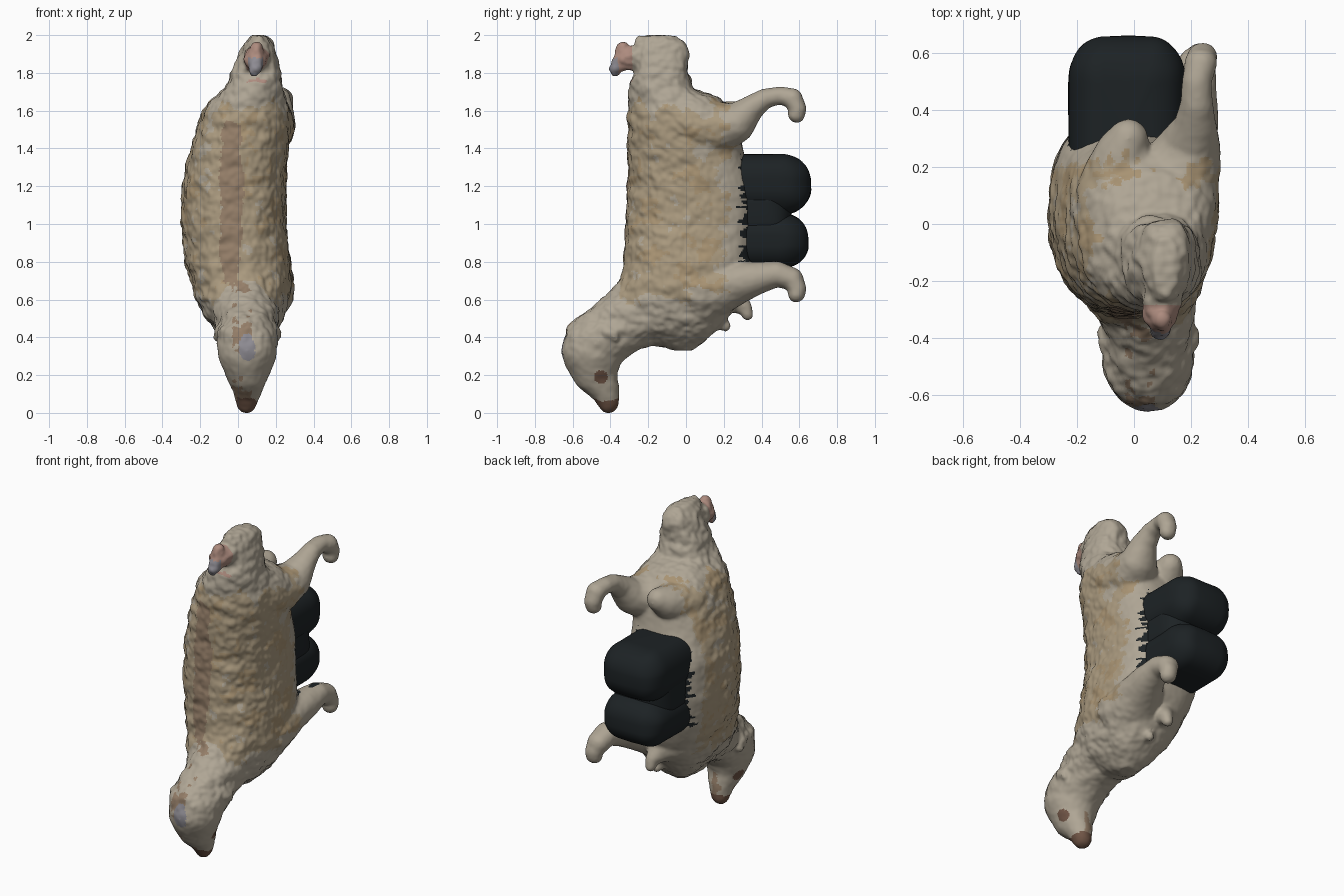
import bpy, bmesh, math
from mathutils import Vector, Matrix, noise

if "Cube" in bpy.data.objects:
    bpy.data.objects.remove(bpy.data.objects["Cube"])

def material(name, rgb):
    m = bpy.data.materials.new(name)
    m.diffuse_color = (*rgb, 1)
    m.use_nodes = True
    m.node_tree.nodes["Principled BSDF"].inputs["Base Color"].default_value = m.diffuse_color
    return m

NAMES = ["tan", "cream", "ochre", "back_brown", "pink", "dark_cloth", "nose_brown", "bluish"]
RGB = [(.40, .32, .21), (.43, .38, .30), (.39, .29, .17), (.30, .21, .14),
       (.42, .26, .21), (.012, .016, .018), (.16, .09, .06), (.27, .26, .29)]
MATS = [material(n, c) for n, c in zip(NAMES, RGB)]

def spow(v, e):
    return math.copysign(abs(v) ** e, v)

# Loft of rounded sections: z, x min, x max, y min, y max (squarer on the belly side)
def loft(bm, rows, n=48):
    rings = []
    for z, x0, x1, y0, y1 in rows:
        ring = []
        for i in range(n):
            a = 2 * math.pi * i / n
            e = .72 if a < math.pi else .9
            ring.append(bm.verts.new(((x0 + x1) / 2 + (x1 - x0) / 2 * spow(math.cos(a), e),
                                      (y0 + y1) / 2 + (y1 - y0) / 2 * spow(math.sin(a), e), z)))
        rings.append(ring)
    for a, b in zip(rings, rings[1:]):
        for i in range(n):
            bm.faces.new((a[i], a[(i + 1) % n], b[(i + 1) % n], b[i]))
    bm.faces.new(rings[0][::-1])
    bm.faces.new(rings[-1])

# Tapered limb: a run of spheres x, y, z, radius, later fused
def limb(bm, pts, sx=1.0, steps=7):
    for p, q in zip(pts, pts[1:]):
        for k in range(steps + 1):
            x, y, z, r = (a + (b - a) * k / steps for a, b in zip(p, q))
            bmesh.ops.create_icosphere(bm, subdivisions=3, radius=r,
                matrix=Matrix.Translation((x, y, z)) @ Matrix.Diagonal((sx, 1, 1, 1)))

bm = bmesh.new()
# Trunk and rump
loft(bm, [(.33, 0, .09, -.06, .04), (.37, -.06, .14, -.2, .09), (.43, -.11, .2, -.28, .16),
          (.5, -.17, .24, -.36, .22), (.6, -.22, .27, -.39, .28), (.7, -.25, .28, -.35, .33),
          (.8, -.28, .28, -.33, .36), (1.0, -.3, .255, -.32, .38), (1.2, -.295, .255, -.31, .37),
          (1.36, -.26, .26, -.31, .31), (1.5, -.22, .28, -.31, .28), (1.6, -.19, .275, -.305, .25),
          (1.67, -.13, .25, -.3, .17), (1.72, -.07, .235, -.3, .03), (1.8, -.04, .225, -.28, .01),
          (1.9, .01, .205, -.27, .01), (1.96, .04, .185, -.27, -.0), (1.998, .07, .15, -.25, -.06)])
# Neck, head and muzzle
limb(bm, [(.04, -.2, .56, .2), (.05, -.36, .46, .165), (.05, -.48, .37, .17),
          (.05, -.495, .33, .165), (.05, -.485, .22, .12), (.05, -.43, .12, .078), (.045, -.41, .055, .056)], .95)
# Ears and brow
for s in (-1, 1):
    limb(bm, [(.05 + s * .12, -.42, .43, .05), (.05 + s * .15, -.38, .4, .03)])
    limb(bm, [(.05 + s * .07, -.5, .25, .045), (.05 + s * .08, -.47, .22, .03)])
# Right hind leg and right front leg
limb(bm, [(.1, .0, 1.53, .175), (.15, .16, 1.51, .14), (.19, .26, 1.53, .105), (.215, .34, 1.61, .07),
          (.22, .42, 1.665, .053), (.22, .5, 1.68, .048), (.235, .565, 1.665, .053),
          (.24, .59, 1.61, .048), (.24, .585, 1.58, .046)], 1.1)
limb(bm, [(.1, .08, .64, .18), (.15, .22, .68, .13), (.2, .36, .71, .09), (.215, .48, .735, .068),
          (.22, .56, .71, .062), (.235, .59, .66, .048), (.235, .585, .63, .046)], 1.1)
# Tucked left legs
limb(bm, [(-.06, .1, 1.5, .15), (-.04, .24, 1.55, .1), (-.02, .3, 1.58, .07)])
limb(bm, [(-.06, .15, .66, .14), (.0, .25, .6, .07), (.02, .31, .56, .04), (.02, .325, .52, .032)])
limb(bm, [(.05, .15, .5, .06), (.06, .21, .46, .03)])
# Pink tail flap
limb(bm, [(.1, -.24, 1.88, .075), (.09, -.32, 1.87, .06)])
limb(bm, [(.095, -.34, 1.925, .035), (.09, -.335, 1.87, .05), (.085, -.375, 1.81, .035)])

mesh = bpy.data.meshes.new("sheep_body")
bm.to_mesh(mesh)
bm.free()
body = bpy.data.objects.new("sheep_body", mesh)
bpy.context.collection.objects.link(body)
bpy.context.view_layer.objects.active = body
body.select_set(True)
r = body.modifiers.new("fuse", "REMESH")
r.mode = 'VOXEL'
r.voxel_size = .01
s = body.modifiers.new("soften", "SMOOTH")
s.iterations = 8
for m in ("fuse", "soften"):
    bpy.ops.object.modifier_apply(modifier=m)

# Lumpy fleece, calmer on limbs and head
bm = bmesh.new()
bm.from_mesh(body.data)
bm.normal_update()
moves = []
for v in bm.verts:
    p = v.co
    wool = max(.15, min(1, (.35 - p.y) * 3)) * min(1, max(.25, (p.z - .2) * 4))
    d = .012 * noise.noise(Vector((p.x * 10, p.y * 11, p.z * 17))) + .007 * noise.noise(p * 32)
    moves.append((v, v.normal * d * wool))
for v, d in moves:
    v.co += d
bm.normal_update()

# Fleece colours by region
def region(p):
    j = noise.noise(p * 9) + .5 * noise.noise(p * 30)
    streak = noise.noise(Vector((p.x * 14, p.y * 3, p.z * 40)))
    if p.y < -.285 and p.z > 1.75:
        return 7 if p.y < -.36 and p.z < 1.88 else 4
    if p.z < .07 + .02 * j:
        return 6
    if p.z < .7 and p.y < -.35:
        if math.hypot((p.x - .05) / .04, (p.z - .34) / .07) < 1 + .3 * j and p.y < -.6:
            return 7
        if math.hypot(p.y + .45, p.z - .19) < .035 and abs(p.x - .05) > .06:
            return 6
        return 3 if abs(p.x - .02) < .05 and j > .2 else 1
    if p.y > .3 + .07 * streak and .8 < p.z < 1.37 and p.x < .27:
        return 5
    if p.y < -.22 and ((p.x + .04) / .06) ** 2 + ((p.z - 1.12) / .42) ** 4 < 1 + .8 * j:
        return 3
    if p.z > 1.62 + .1 * j or p.z < .6 + .1 * j or p.y > .2 + .1 * j:
        return 1
    return 2 if j > .35 else (1 if j < -.45 else 0)

for f in bm.faces:
    f.material_index = region(f.calc_center_median())
    f.smooth = True
bm.to_mesh(body.data)
bm.free()
for m in MATS:
    body.data.materials.append(m)

# Dark padded lobes against the belly: rounded boxes, core half-size plus round edge
def lobe(name, c, core, edge):
    bm = bmesh.new()
    bmesh.ops.create_uvsphere(bm, u_segments=62, v_segments=40, radius=1)
    for v in bm.verts:
        p = v.co.normalized()
        q = Vector([c[i] + spow(p[i], .06 if abs(p[i]) > 1e-4 else 1) * core[i] + p[i] * edge[i]
                    for i in range(3)])
        v.co = q + p * .006 * noise.noise(q * 9)
    for f in bm.faces:
        f.smooth = True
    me = bpy.data.meshes.new(name)
    bm.to_mesh(me)
    bm.free()
    me.materials.append(MATS[5])
    bpy.context.collection.objects.link(bpy.data.objects.new(name, me))

lobe("upper_dark_lobe", (-.025, .3, 1.21), (.09, .22, .025), (.115, .14, .135))
lobe("lower_dark_lobe", (-.025, .3, .91), (.09, .22, .02), (.115, .13, .125))
lobe("dark_filler", (-.025, .28, 1.06), (.08, .16, .05), (.115, .115, .1))
